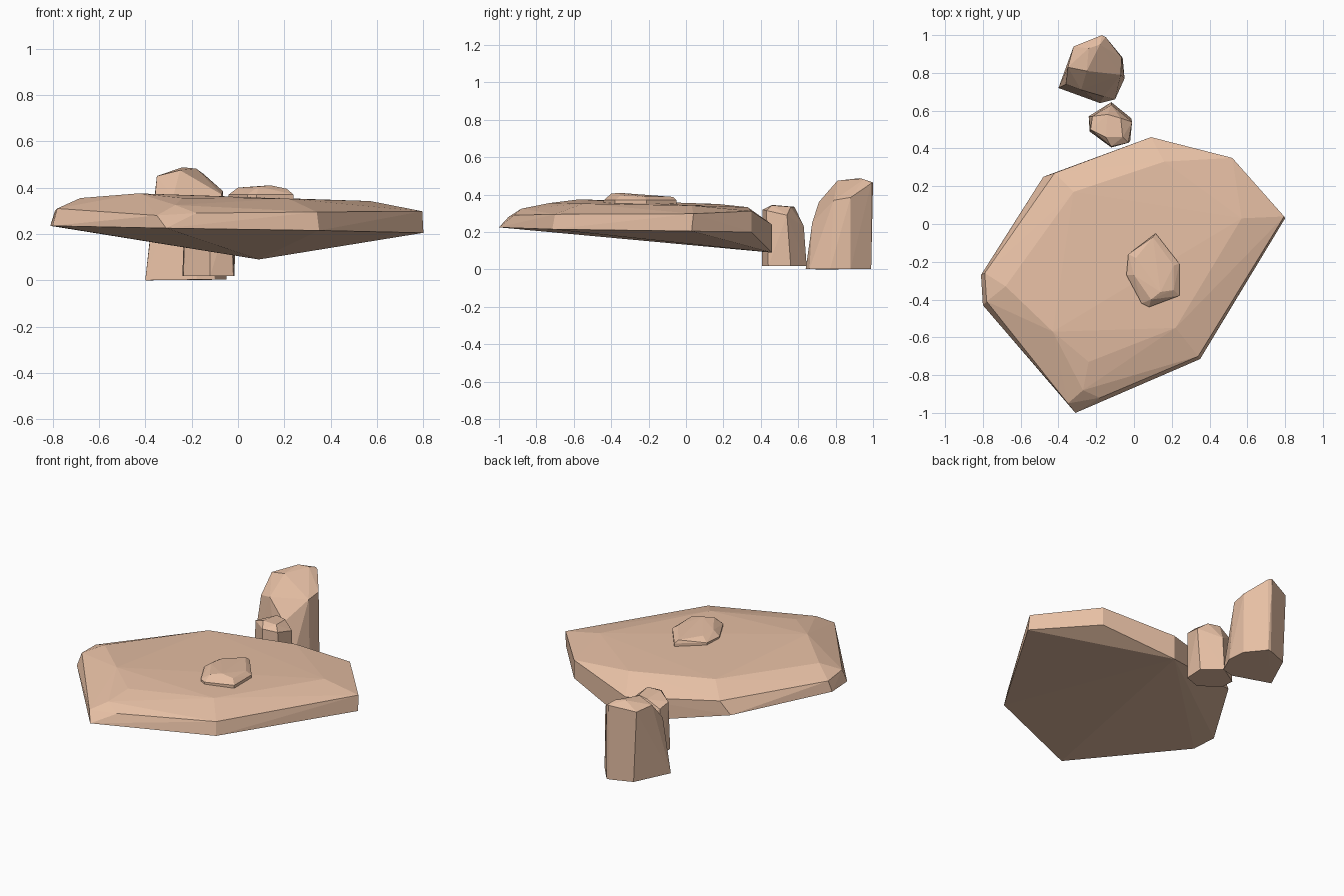
import bpy, bmesh
from math import radians

stone = bpy.data.materials.new("sandstone")
stone.diffuse_color = (0.79, 0.52, 0.37, 1)


def rock(name, points):
    """Faceted stone: convex hull of a few corner points, flat shaded."""
    bm = bmesh.new()
    for p in points:
        bm.verts.new(p)
    hull = bmesh.ops.convex_hull(bm, input=bm.verts)
    loose = [v for v in bm.verts if not v.link_faces]
    bmesh.ops.delete(bm, geom=loose, context='VERTS')
    bmesh.ops.dissolve_limit(bm, angle_limit=radians(1), verts=bm.verts, edges=bm.edges)
    bmesh.ops.recalc_face_normals(bm, faces=bm.faces)
    me = bpy.data.meshes.new(name)
    bm.to_mesh(me)
    bm.free()
    me.materials.append(stone)
    ob = bpy.data.objects.new(name, me)
    bpy.context.collection.objects.link(ob)
    return ob


def ring(outline, z):
    return [(x, y, z) for x, y in outline]


# Wide flat slab: lower rim, upper rim, crown
slab_low = [(-0.31, -1.0, .225), (0.35, -.715, .215), (0.80, .03, .205), (.52, .35, .20),
            (0.09, .46, .09), (-.48, .25, .20), (-.81, -.27, .235), (-.80, -.43, .235)]
slab_high = [(-.35, -.95, .28), (-.18, -.92, .29), (.34, -.70, .295), (.795, .04, .298),
             (.52, .35, .312), (.09, .46, .24), (-.42, .27, .28), (-.79, -.26, .30), (-.78, -.41, .31)]
slab_crown = [(-.27, -.88, .325), (-.24, -.73, .355), (.22, -.55, .352), (.57, .03, .342),
              (.16, .33, .333), (-.32, .17, .35), (-.68, -.33, .355), (-.43, -.57, .375)]
rock("flat_slab", slab_low + slab_high + slab_crown)

# Pebble lying on the slab
pebble = [(.115, -.05), (.24, -.21), (.24, -.38), (.08, -.44), (.04, -.42), (-.04, -.27), (-.03, -.16)]
pebble_top = [(.10, -.07, .388), (.21, -.22, .39), (.21, -.35, .395), (.09, -.40, .405),
              (.14, -.36, .41), (.0, -.27, .40), (.01, -.18, .396)]
rock("top_pebble", ring(pebble, .335) + ring(pebble, .37) + pebble_top)

# Small upright stone
small = [(-.12, .645), (-.015, .56), (-.02, .44), (-.12, .405), (-.235, .49), (-.24, .57)]
small_top = [(-.12, .63, .23), (-.01, .54, .29), (-.03, .43, .315), (-.12, .41, .32), (-.23, .50, .31),
             (-.22, .57, .29), (-.14, .58, .335), (-.07, .56, .335), (-.06, .46, .343), (-.15, .46, .345)]
rock("small_upright", ring(small, .018) + small_top)

# Tall upright stone
tall = [(-.17, .99), (-.30, .94), (-.40, .72), (-.18, .64), (-.10, .66), (-.05, .77), (-.06, .88), (-.15, .99)]
tall_top = [(-.17, 1.0, .465), (-.32, .94, .44), (-.35, .83, .45), (-.24, .93, .488), (-.18, .95, .482),
            (-.25, .81, .475), (-.36, .74, .34), (-.28, .71, .36), (-.16, .675, .25), (-.07, .79, .37),
            (-.065, .88, .385), (-.15, .99, .46)]
rock("tall_upright", ring(tall, 0.003) + [(-.40, .72, 0)] + tall_top)
